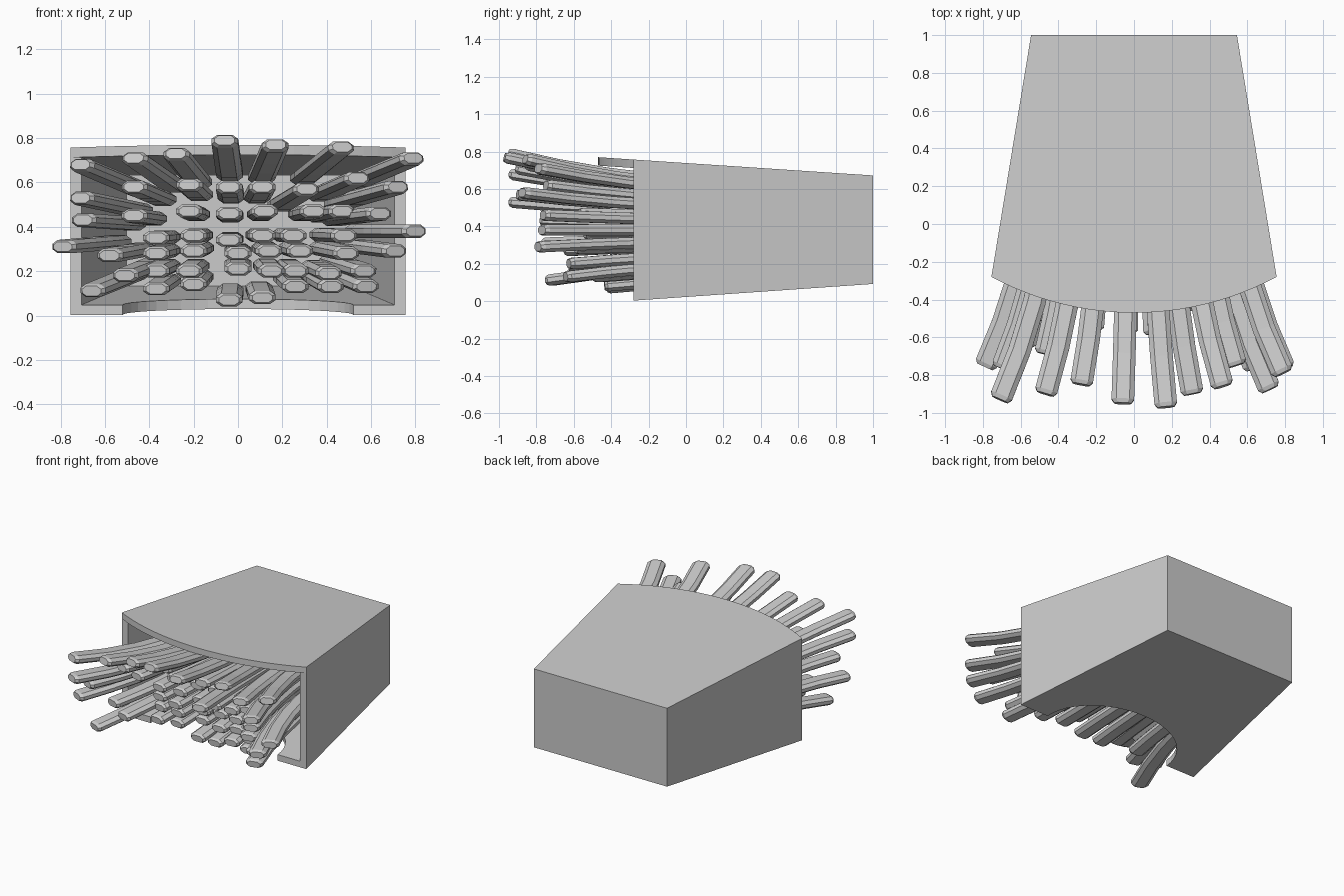
import bpy, bmesh, math, random
from mathutils import Vector

if "Cube" in bpy.data.objects:
    bpy.data.objects.remove(bpy.data.objects["Cube"])

random.seed(4)
BACK, FRONT = 1.0, -0.28
WALL = 0.05


def add_object(name, bm):
    bmesh.ops.recalc_face_normals(bm, faces=bm.faces)
    mesh = bpy.data.meshes.new(name)
    bm.to_mesh(mesh)
    bm.free()
    obj = bpy.data.objects.new(name, mesh)
    bpy.context.collection.objects.link(obj)
    return obj


def lerp_y(y, front_value, back_value):
    t = (y - FRONT) / (BACK - FRONT)
    return front_value + t * (back_value - front_value)


def half_width(y): return lerp_y(y, 0.755, 0.545)
def top_z(y): return lerp_y(y, 0.757, 0.672)
def bottom_z(y): return lerp_y(y, 0.003, 0.092)


def slab(name, outer, inner):
    """Closed panel between two matching outlines."""
    bm = bmesh.new()
    a = [bm.verts.new(p) for p in outer]
    b = [bm.verts.new(p) for p in inner]
    bm.faces.new(a)
    bm.faces.new(b[::-1])
    n = len(a)
    for i in range(n):
        bm.faces.new((a[i], b[i], b[(i + 1) % n], a[(i + 1) % n]))
    return add_object(name, bm)


def flat_panel(name, outline, zf, thick):
    slab(name, [(x, y, zf(y)) for x, y in outline],
         [(x, y, zf(y) + thick) for x, y in outline])


back_edge = [(half_width(BACK), BACK), (-half_width(BACK), BACK)]

# Top panel with a bulging front lip
R, SAG = 1.595, 0.19
lip = []
for i in range(25):
    x = -0.755 + 1.51 * i / 24
    lip.append((x, FRONT - SAG + R - math.sqrt(R * R - x * x)))
flat_panel("box_top_panel", back_edge + lip, top_z, -0.045)

# Bottom panel with a scooped cutout
scoop = [(-0.52 * math.cos(math.pi * i / 24), FRONT + 0.38 * math.sin(math.pi * i / 24))
         for i in range(25)]
flat_panel("box_bottom_panel",
           back_edge + [(-0.755, FRONT)] + scoop + [(0.755, FRONT)], bottom_z, 0.045)

# Side panels
for side, label in ((-1, "left"), (1, "right")):
    def corners(inset):
        return [(side * (half_width(y) - inset), y, z) for y, z in (
            (FRONT, bottom_z(FRONT)), (BACK, bottom_z(BACK)),
            (BACK, top_z(BACK)), (FRONT, top_z(FRONT)))]
    slab("box_side_" + label, corners(0), corners(WALL))


# Back panel
def back_rect(y):
    w = half_width(y)
    return [(-w, y, bottom_z(y)), (w, y, bottom_z(y)), (w, y, top_z(y)), (-w, y, top_z(y))]


slab("box_back_panel", back_rect(BACK), back_rect(BACK - WALL))

# Fry tips seen from the front: top row (x, z, y), then rows of (x, z) below it
TOP_ROW = [(-.71, .68, -.93), (-.47, .71, -.90), (-.28, .73, -.85), (-.06, .79, -.95),
           (.17, .77, -.97), (.47, .76, -.86), (.79, .71, -.79), (.31, .57, -.90)]
ROWS = [
    [(-.71, .53), (-.47, .58), (-.22, .59), (-.04, .58), (.11, .58), (.54, .62), (.72, .58)],
    [(-.70, .43), (-.47, .45), (-.22, .47), (-.04, .46), (.12, .47), (.34, .47), (.47, .47), (.64, .46)],
    [(-.79, .31), (-.37, .35), (-.20, .36), (-.04, .34), (.11, .36), (.25, .36), (.48, .36), (.80, .38)],
    [(-.58, .27), (-.37, .28), (-.20, .29), (0, .28), (.14, .29), (.28, .29), (.49, .28), (.71, .29)],
    [(-.51, .18), (-.37, .20), (-.22, .20), (0, .21), (.15, .20), (.26, .20), (.41, .19), (.57, .20)],
    [(-.66, .11), (-.37, .12), (-.20, .14), (-.04, .07), (.11, .08), (.26, .13), (.42, .13), (.58, .13)],
]
SECTION = [(.06, .012), (.035, .03), (-.035, .03), (-.06, .012),
           (-.06, -.012), (-.035, -.03), (.035, -.03), (.06, -.012)]


def fry(name, x, z, y):
    # short fries sit deeper and run straighter than the long outer ones
    depth = min(1, max(0, (-y - 0.42) / 0.45))
    keep = 0.86 - 0.24 * depth
    tip = Vector((x, y, z))
    base = Vector((x * keep, 0.35 - 0.25 * depth, 0.38 + (z - 0.38) * keep))

    def point(t):
        bend = 0.3 * t + 0.7 * t * t
        return Vector((base.x + (tip.x - base.x) * bend,
                       base.y + (tip.y - base.y) * t,
                       base.z + (tip.z - base.z) * bend))
    bm = bmesh.new()
    rings = []
    for t, s in ((0, .75), (.02, 1), (.25, 1), (.5, 1), (.75, 1), (.98, 1), (1, .75)):
        d = (point(t + .01) - point(t - .01)).normalized()
        u = d.cross(Vector((0, 0, 1))).normalized()
        v = u.cross(d)
        rings.append([bm.verts.new(point(t) + u * a * s + v * b * s) for a, b in SECTION])
    for p, q in zip(rings, rings[1:]):
        for i in range(8):
            j = (i + 1) % 8
            bm.faces.new((p[i], p[j], q[j], q[i]))
    bm.faces.new(rings[0])
    bm.faces.new(rings[-1])
    add_object(name, bm)


for i, (x, z, y) in enumerate(TOP_ROW):
    fry(f"long_fry_{i + 1}", x, z, y)
for r, tips in enumerate(ROWS):
    for c, (x, z) in enumerate(tips):
        outer = min(1, max(0, (abs(x) - 0.38) / 0.3))
        reach = 0.43 + 0.36 * outer + (0.12 if r == 0 else 0)
        fry(f"fry_{r + 2}_{c + 1}", x, z, -reach + random.uniform(-.04, .04))
